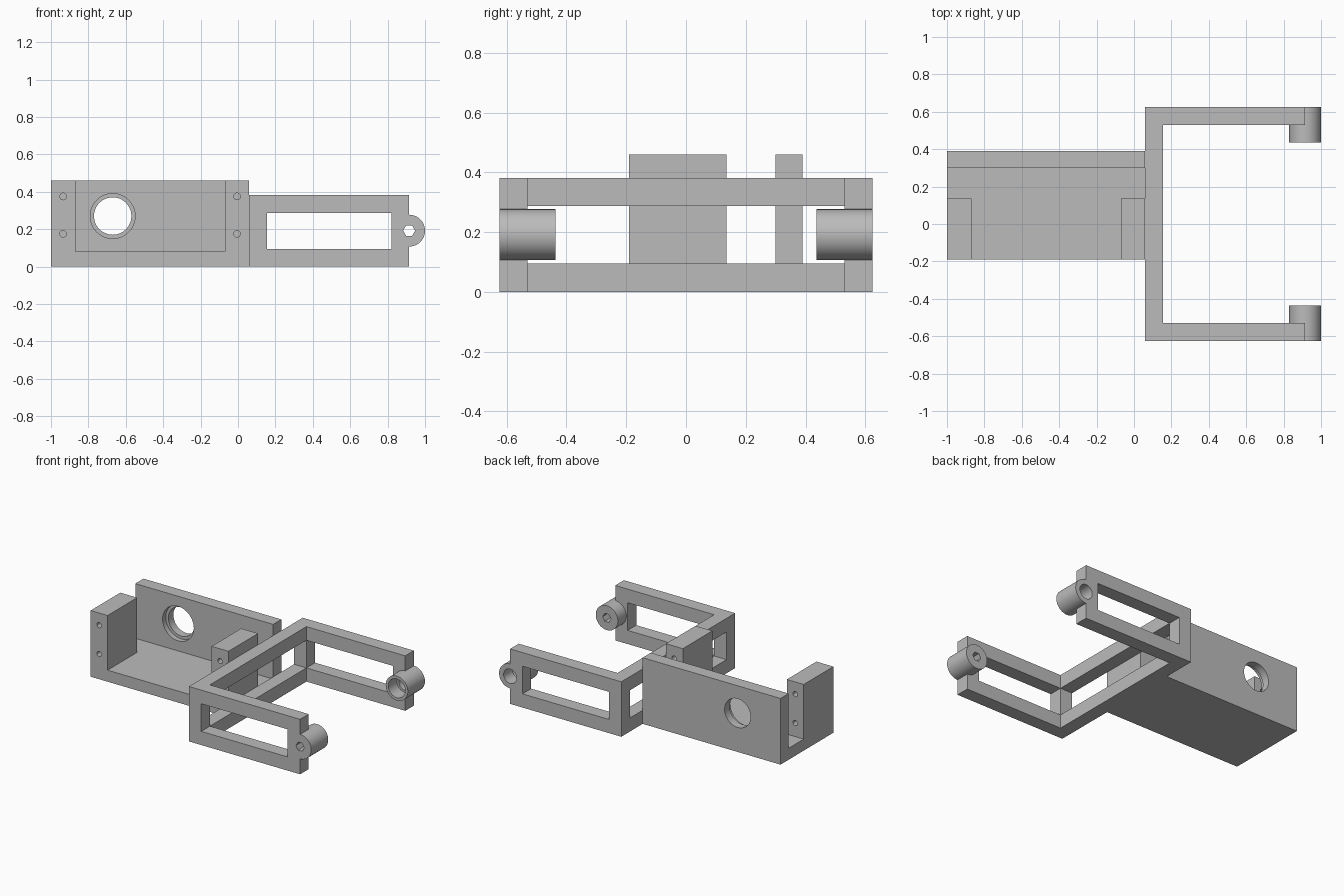
import bpy, bmesh, math
from mathutils import Matrix, Vector

cube = bpy.data.objects.get("Cube")
if cube:
    bpy.data.objects.remove(cube, do_unlink=True)

grey = bpy.data.materials.new("plain grey")
grey.use_nodes = True
colour = (0.5, 0.5, 0.5, 1)
grey.diffuse_color = colour
grey.node_tree.nodes["Principled BSDF"].inputs["Base Color"].default_value = colour


def make(name, bm):
    bmesh.ops.recalc_face_normals(bm, faces=bm.faces)
    mesh = bpy.data.meshes.new(name)
    bm.to_mesh(mesh)
    bm.free()
    mesh.materials.append(grey)
    ob = bpy.data.objects.new(name, mesh)
    bpy.context.collection.objects.link(ob)
    return ob


def box(name, x, y, z):
    bm = bmesh.new()
    bmesh.ops.create_cube(bm, size=1)
    for v in bm.verts:
        v.co = Vector([(r[0] + r[1]) / 2 + c * (r[1] - r[0])
                       for r, c in zip((x, y, z), v.co)])
    return make(name, bm)


def rod(name, x, z, y, radius, sides=48):
    """Cylinder lying along y, with a corner pointing to +x."""
    bm = bmesh.new()
    bmesh.ops.create_cone(bm, cap_ends=True, segments=sides, radius1=radius,
                          radius2=radius, depth=abs(y[1] - y[0]))
    turn = Matrix.Rotation(math.pi / 2, 4, 'Z') if sides == 6 else Matrix()
    place = Matrix.Translation((x, (y[0] + y[1]) / 2, z))
    bm.transform(place @ Matrix.Rotation(math.pi / 2, 4, 'X') @ turn)
    return make(name, bm)


def combine(ob, tool, operation='DIFFERENCE'):
    mod = ob.modifiers.new(operation.lower(), 'BOOLEAN')
    mod.object, mod.operation, mod.solver = tool, operation, 'EXACT'
    bpy.context.view_layer.objects.active = ob
    bpy.ops.object.modifier_apply(modifier=mod.name)
    bpy.data.objects.remove(tool, do_unlink=True)


# Motor cradle: floor, back wall and two front posts carved from one block
cradle = box("motor_cradle", (-1, 0.06), (-0.19, 0.39), (0, 0.46))
combine(cradle, box("cavity", (-0.87, -0.07), (-0.3, 0.3), (0.08, 0.6)))
combine(cradle, box("rear_gap", (-1.1, 0.2), (0.135, 0.3), (0.08, 0.6)))

# Shaft hole through the back wall, with a shallow counterbore inside
combine(cradle, rod("shaft_hole", -0.67, 0.27, (0.2, 0.5), 0.1))
combine(cradle, rod("shaft_recess", -0.67, 0.27, (0.2, 0.335), 0.12))

# Screw holes through the posts
for x in (-0.935, -0.005):
    for z in (0.175, 0.375):
        combine(cradle, rod("screw_hole", x, z, (-0.3, 0.2), 0.018, 16))

# Fork frame: U outline pulled up, with windows through arms and crossbar
half, inner = 0.625, 0.53
bm = bmesh.new()
outline = [(0.06, -half), (0.915, -half), (0.915, -inner), (0.155, -inner),
           (0.155, inner), (0.915, inner), (0.915, half), (0.06, half)]
face = bm.faces.new([bm.verts.new((x, y, 0)) for x, y in outline])
pulled = bmesh.ops.extrude_face_region(bm, geom=[face])
bmesh.ops.translate(bm, vec=(0, 0, 0.382),
                    verts=[g for g in pulled["geom"] if isinstance(g, bmesh.types.BMVert)])
frame = make("fork_frame", bm)
window = (0.095, 0.287)
combine(frame, box("arm_windows", (0.155, 0.82), (-0.8, 0.8), window))
combine(frame, box("crossbar_window", (0, 0.3), (-inner, inner), window))

# Pivot bosses at the arm tips
px, pz = 0.915, 0.192
for side in (-1, 1):
    combine(frame, rod("boss", px, pz, (side * 0.437, side * half), 0.085), 'UNION')

# Front boss has a small hexagonal bore, rear boss a stepped round one
combine(frame, rod("hex_bore", px, pz, (-0.8, -0.3), 0.032, 6))
combine(frame, rod("rear_bore", px, pz, (0.3, 0.8), 0.05))
combine(frame, rod("rear_recess", px, pz, (0.3, 0.53), 0.065))

# Smooth the round surfaces, keep edges sharp
for ob in (cradle, frame):
    bpy.ops.object.select_all(action='DESELECT')
    ob.select_set(True)
    bpy.context.view_layer.objects.active = ob
    bpy.ops.object.shade_smooth_by_angle(angle=math.radians(30))
